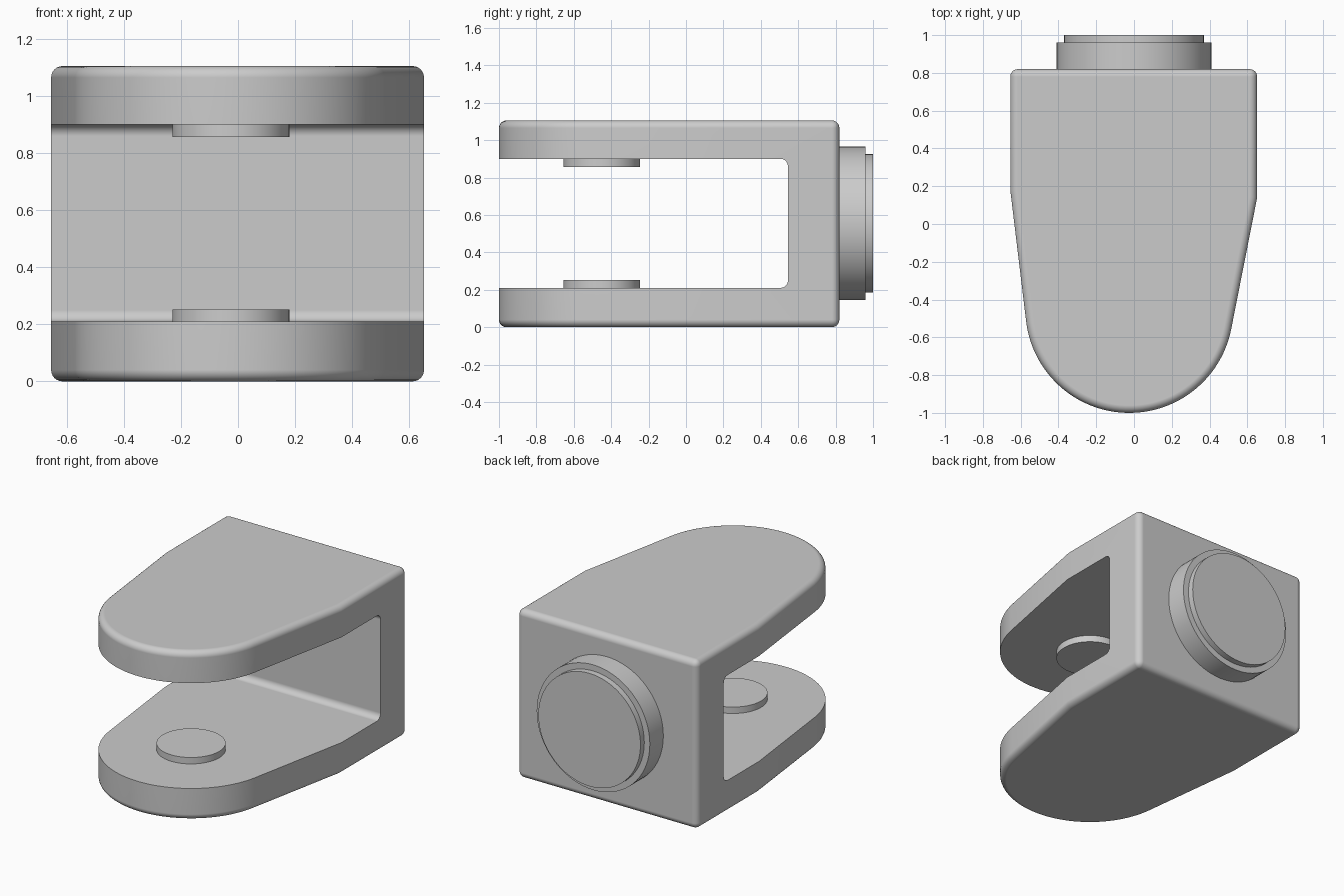
import bpy, bmesh, math
from mathutils import Matrix, Vector

default = bpy.data.objects.get("Cube")
if default:
    bpy.data.objects.remove(default, do_unlink=True)

HEIGHT, BACK = 1.105, 0.82
SLOT_LOW, SLOT_HIGH, SLOT_BACK = 0.21, 0.9, 0.545
PIVOT_X, PIVOT_Y, NOSE_R = -0.025, -0.45, 0.55
BOSS_Z = 0.555

grey = bpy.data.materials.new("plain grey")
grey.use_nodes = True
colour = (0.6, 0.6, 0.6, 1)
grey.diffuse_color = colour
grey.node_tree.nodes["Principled BSDF"].inputs["Base Color"].default_value = colour


def arc(cx, cy, r, start, end, steps):
    angles = [math.radians(start + (end - start) * i / steps) for i in range(steps + 1)]
    return [(cx + r * math.cos(a), cy + r * math.sin(a)) for a in angles]


def make_object(name, bm):
    bmesh.ops.recalc_face_normals(bm, faces=bm.faces)
    mesh = bpy.data.meshes.new(name)
    bm.to_mesh(mesh)
    bm.free()
    mesh.materials.append(grey)
    obj = bpy.data.objects.new(name, mesh)
    bpy.context.collection.objects.link(obj)
    return obj


def smooth(obj):
    bpy.ops.object.select_all(action='DESELECT')
    obj.select_set(True)
    bpy.context.view_layer.objects.active = obj
    bpy.ops.object.shade_smooth_by_angle(angle=math.radians(30))


def prism(points, direction):
    bm = bmesh.new()
    face = bm.faces.new([bm.verts.new(p) for p in points])
    new = bmesh.ops.extrude_face_region(bm, geom=[face])["geom"]
    bmesh.ops.translate(bm, vec=direction,
                        verts=[v for v in new if isinstance(v, bmesh.types.BMVert)])
    return bm


def disc(name, radius, start, end):
    """Cylinder between two points on its axis."""
    a, b = Vector(start), Vector(end)
    turn = (b - a).to_track_quat('Z', 'Y').to_matrix().to_4x4()
    bm = bmesh.new()
    bmesh.ops.create_cone(bm, cap_ends=True, segments=72, radius1=radius, radius2=radius,
                          depth=(b - a).length,
                          matrix=Matrix.Translation((a + b) / 2) @ turn)
    smooth(make_object(name, bm))


# Fork body: tapered outline with a round nose, rounded on its outer rim
outline = [(-0.655, BACK), (-0.655, 0.18)]
outline += arc(PIVOT_X, PIVOT_Y, NOSE_R, 187, 348.5, 48)
outline += [(0.652, 0.14), (0.652, BACK)]
bm = prism([(x, y, 0) for x, y in outline], (0, 0, HEIGHT))
rim = []
for e in bm.edges:
    a, b = (v.co for v in e.verts)
    upright = abs(a.z - b.z) > 0.5
    if not upright or a.y > BACK - 0.01:
        rim.append(e)
bmesh.ops.bevel(bm, geom=rim, offset=0.04, segments=6, profile=0.5, affect='EDGES')
body = make_object("fork_body", bm)

# Slot between the arms, with rounded inner corners
fillet = 0.04
profile = [(-1.5, SLOT_LOW)]
profile += arc(SLOT_BACK - fillet, SLOT_LOW + fillet, fillet, -90, 0, 6)
profile += arc(SLOT_BACK - fillet, SLOT_HIGH - fillet, fillet, 0, 90, 6)
profile += [(-1.5, SLOT_HIGH)]
cutter = make_object("slot_cutter", prism([(-1, y, z) for y, z in profile], (2, 0, 0)))
cutter.hide_render = True
cut = body.modifiers.new("slot", 'BOOLEAN')
cut.operation = 'DIFFERENCE'
cut.solver = 'EXACT'
cut.object = cutter
bpy.context.view_layer.update()
graph = bpy.context.evaluated_depsgraph_get()
cut_mesh = bpy.data.meshes.new_from_object(body.evaluated_get(graph))
body.modifiers.clear()
body.data = cut_mesh
bpy.data.objects.remove(cutter, do_unlink=True)
smooth(body)
weighted = body.modifiers.new("even shading", 'WEIGHTED_NORMAL')
weighted.keep_sharp = True

# Pivot pads on the inner faces of both arms
for name, z, rise in (("lower_pad", SLOT_LOW, 0.042), ("upper_pad", SLOT_HIGH, -0.044)):
    disc(name, 0.205, (PIVOT_X, PIVOT_Y, z - rise), (PIVOT_X, PIVOT_Y, z + rise))

# Stepped round boss on the back
disc("boss_base", 0.41, (0, BACK - 0.05, BOSS_Z), (0, 0.96, BOSS_Z))
disc("boss_cap", 0.37, (0, 0.93, BOSS_Z), (0, 1, BOSS_Z))
